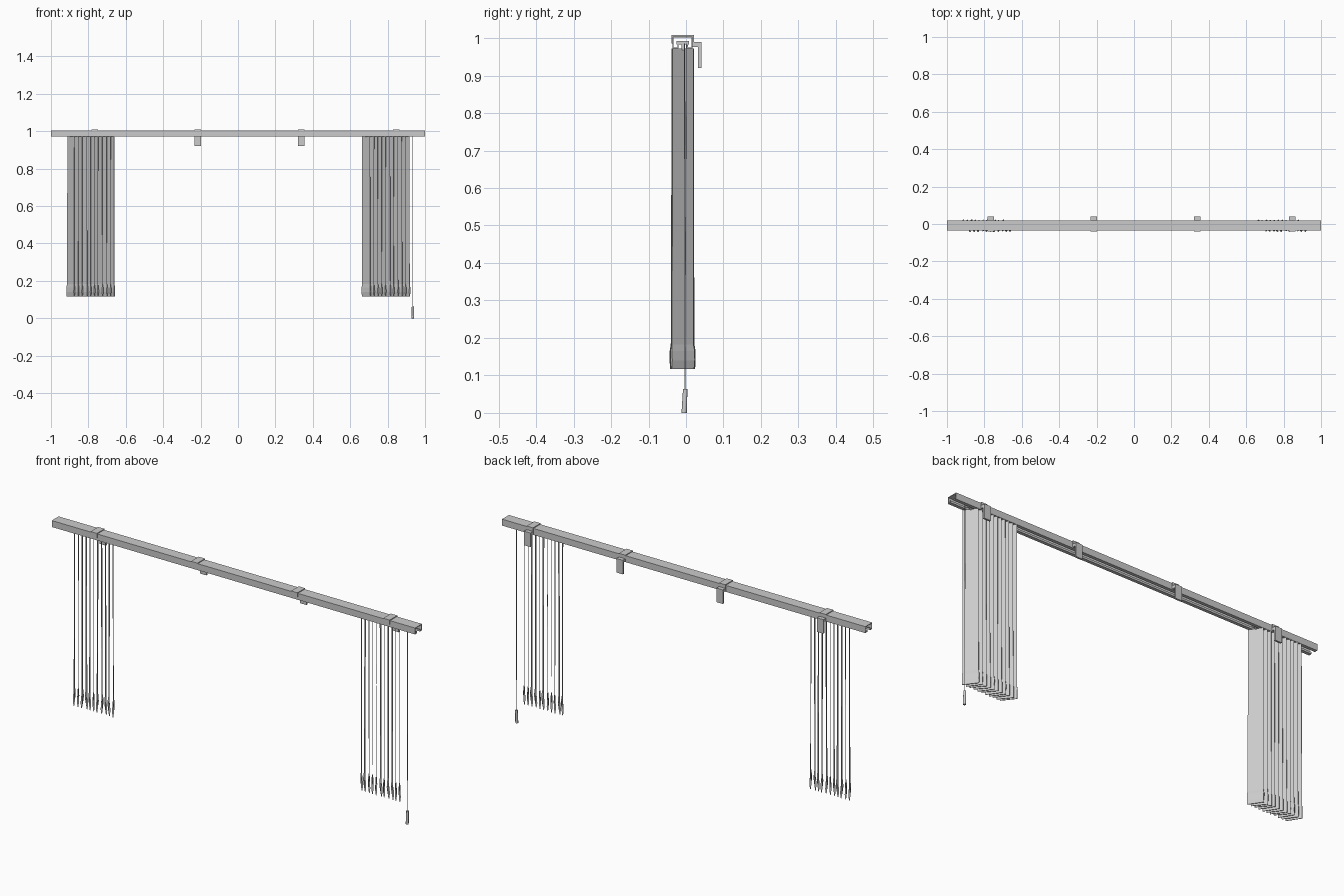
import bpy, bmesh, math, random
from mathutils import Vector

if "Cube" in bpy.data.objects:
    bpy.data.objects.remove(bpy.data.objects["Cube"])

random.seed(4)


def mesh_object(name, verts, faces):
    me = bpy.data.meshes.new(name)
    me.from_pydata(verts, [], faces)
    bm = bmesh.new()
    bm.from_mesh(me)
    bmesh.ops.recalc_face_normals(bm, faces=bm.faces)
    bm.to_mesh(me)
    bm.free()
    ob = bpy.data.objects.new(name, me)
    bpy.context.collection.objects.link(ob)
    return ob


def extrude_x(name, profile, x0, x1):
    """Closed (y, z) profile extruded along x."""
    n = len(profile)
    verts = [(x, y, z) for x in (x0, x1) for y, z in profile]
    faces = [(i, (i + 1) % n, n + (i + 1) % n, n + i) for i in range(n)]
    faces += [tuple(range(n)), tuple(range(2 * n - 1, n - 1, -1))]
    return mesh_object(name, verts, faces)


def box(name, centre, size):
    bpy.ops.mesh.primitive_cube_add(size=1, location=centre)
    ob = bpy.context.object
    ob.name = name
    ob.scale = size
    return ob


def rod(name, a, b, radius, sides=8, radius2=None):
    a, b = Vector(a), Vector(b)
    d = b - a
    bpy.ops.mesh.primitive_cone_add(
        vertices=sides, radius1=radius, depth=d.length, location=(a + b) / 2,
        radius2=radius if radius2 is None else radius2,
        rotation=d.to_track_quat('Z', 'Y').to_euler())
    bpy.context.object.name = name
    bpy.ops.object.shade_smooth_by_angle()


# Head rail: channel open at the bottom with inward lips
F, B, LO, HI, T = -0.036, 0.018, 0.972, 1.004, 0.003
extrude_x("head_rail", [
    (F, LO), (F, HI), (B, HI), (B, LO), (B - 0.016, LO), (B - 0.016, LO + 0.01),
    (B - 0.016 + T, LO + 0.01), (B - 0.016 + T, LO + T), (B - T, LO + T),
    (B - T, HI - T), (F + T, HI - T), (F + T, LO + T), (F + 0.016 - T, LO + T),
    (F + 0.016 - T, LO + 0.01), (F + 0.016, LO + 0.01), (F + 0.016, LO)], -1, 1)

# Wall brackets: clip over the rail with an arm and a hanging plate behind
for x in (-0.767, -0.214, 0.337, 0.845):
    extrude_x("wall_bracket", [
        (F, 0.985), (F - 0.003, 0.985), (F - 0.003, 1.008), (B + 0.003, 1.008),
        (B + 0.003, 0.99), (0.041, 0.99), (0.041, 0.92), (0.032, 0.92),
        (0.032, 0.976), (B, 0.976), (B, HI), (F, HI)], x - 0.0175, x + 0.0175)


# Fabric slat: thin strip with a thicker weighted hem, lofted from rows
def slat(x):
    rows = [(0.117, 0.037, 0.0015), (0.14, 0.037, 0.0045), (0.165, 0.0375, 0.0035),
            (0.182, 0.0355, 0.001), (0.55, 0.0345, 0.001), (0.972, 0.0345, 0.001)]
    yaw = math.radians(-55 + random.uniform(-5, 5))
    swing = random.uniform(-0.003, 0.003)
    c, s = math.cos(yaw), math.sin(yaw)
    verts = []
    for z, w, t in rows:
        k = swing * (0.972 - z)
        for u, v in ((-w, -t), (w, -t), (w, t), (-w, t)):
            v += k
            verts.append((x + u * c - v * s, -0.009 + u * s + v * c, z))
    n = len(rows)
    faces = [(4 * r + i, 4 * r + (i + 1) % 4, 4 * r + 4 + (i + 1) % 4, 4 * r + 4 + i)
             for r in range(n - 1) for i in range(4)]
    faces += [(0, 1, 2, 3), tuple(range(4 * n - 4, 4 * n))]
    mesh_object("slat", verts, faces)
    # Carrier in the rail and its hook
    box("carrier", (x, -0.009, 0.988), (0.012, 0.034, 0.009))
    box("carrier_hook", (x, -0.009, 0.977), (0.005, 0.007, 0.018))


for start in (-0.893, 0.685):
    for i in range(11):
        slat(start + i * 0.0212)

# Pull cord with two strands and a tapered weight
for y in (-0.004, 0.001):
    rod("pull_cord", (0.935, -0.003, 0.06), (0.935, y, 0.985), 0.001, 6)
rod("cord_weight", (0.935, -0.005, 0.0), (0.935, -0.002, 0.064), 0.007, 12, 0.006)
